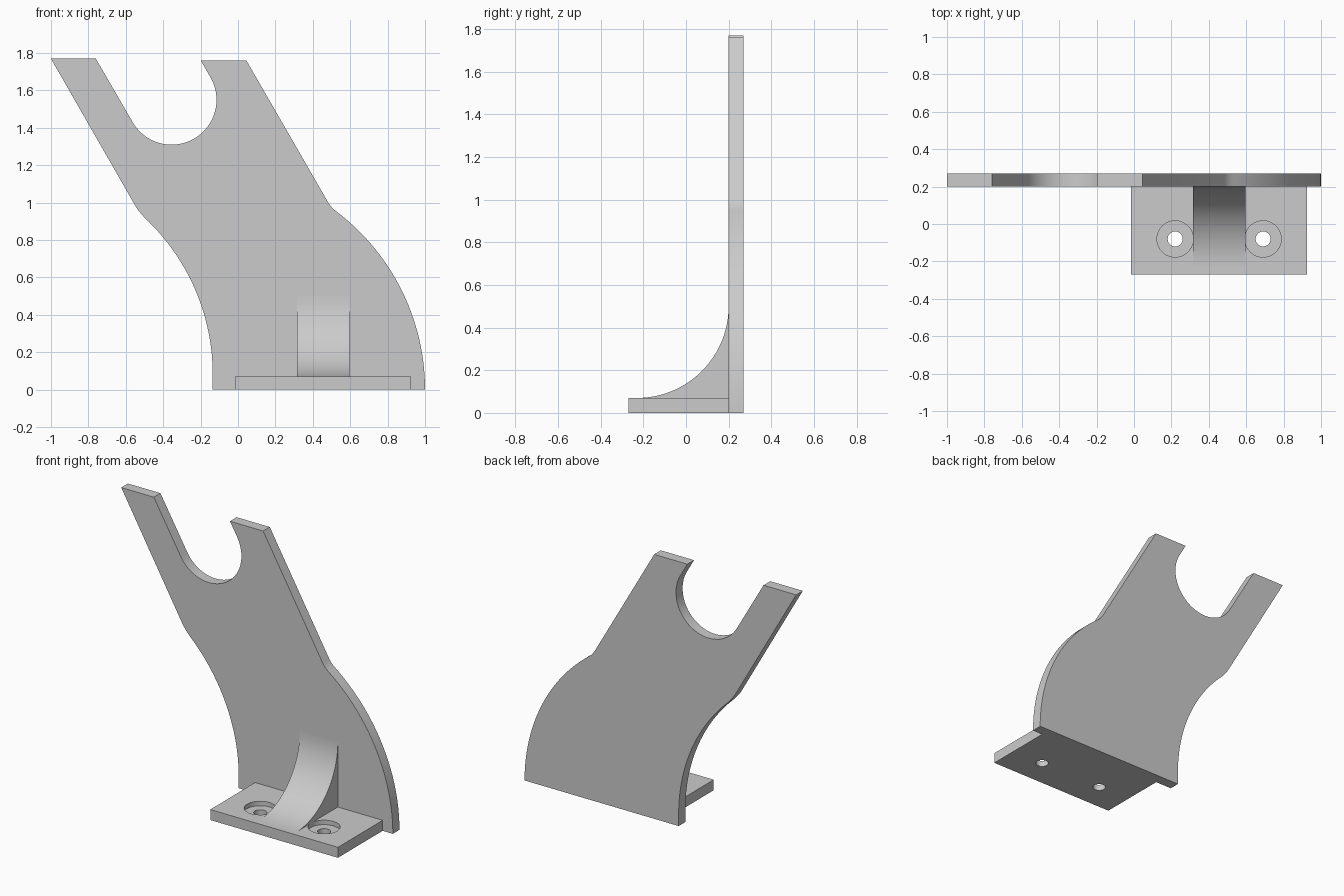
import bpy, bmesh
from math import cos, sin, radians, degrees, atan2

if "Cube" in bpy.data.objects:
    bpy.data.objects.remove(bpy.data.objects["Cube"])


def arc(cx, cz, r, a0, a1, n):
    """Points along an arc, angles in degrees."""
    return [(cx + r * cos(radians(a0 + (a1 - a0) * i / n)),
             cz + r * sin(radians(a0 + (a1 - a0) * i / n))) for i in range(n + 1)]


def finish(obj):
    bpy.ops.object.select_all(action='DESELECT')
    obj.select_set(True)
    bpy.context.view_layer.objects.active = obj
    bpy.ops.object.shade_smooth_by_angle(angle=radians(25))


def prism(name, points, offset):
    """Extrude a closed 3D outline along an offset vector."""
    bm = bmesh.new()
    face = bm.faces.new([bm.verts.new(p) for p in points])
    ext = bmesh.ops.extrude_face_region(bm, geom=[face])
    bmesh.ops.translate(bm, vec=offset,
                        verts=[v for v in ext['geom'] if isinstance(v, bmesh.types.BMVert)])
    bmesh.ops.recalc_face_normals(bm, faces=bm.faces)
    mesh = bpy.data.meshes.new(name)
    bm.to_mesh(mesh)
    bm.free()
    obj = bpy.data.objects.new(name, mesh)
    bpy.context.collection.objects.link(obj)
    return obj


def drill(target, x, y, r, z0, z1):
    bpy.ops.mesh.primitive_cylinder_add(vertices=48, radius=r, depth=z1 - z0,
                                        location=(x, y, (z0 + z1) / 2))
    cutter = bpy.context.object
    cutter.hide_render = True
    mod = target.modifiers.new("hole", 'BOOLEAN')
    mod.operation, mod.solver, mod.object = 'DIFFERENCE', 'EXACT', cutter
    bpy.context.view_layer.objects.active = target
    bpy.ops.object.modifier_apply(modifier=mod.name)
    bpy.data.objects.remove(cutter)


# Upright plate: forked top, kinked waist, curved flanks
right_r, left_r, left_z = 1.195, 1.149, 0.08
right_end = degrees(atan2(0.945, 0.728))
left_end = degrees(atan2(0.84, left_r - 0.365))
outline = [(-1.0, 1.77), (-0.76, 1.77)]
outline += arc(-0.355, 1.55, 0.24, 210, 390, 36)           # cradle
outline += [(-0.199, 1.76), (0.045, 1.76), (0.483, 1.0), (0.497, 0.98), (0.512, 0.964)]
outline += arc(1 - right_r, 0, right_r, right_end, 0, 28)  # right flank
outline += [(-0.135, 0)]
outline += arc(-0.135 - left_r, left_z, left_r, 0, left_end, 28)  # left flank
outline += [(-0.524, 0.948), (-0.541, 0.97), (-0.553, 0.99)]
plate = prism("upright_plate", [(x, 0.20, z) for x, z in outline], (0, 0.07, 0))
finish(plate)

# Foot with two counterbored screw holes
foot = prism("foot", [(-0.015, -0.27, 0), (0.925, -0.27, 0),
                      (0.925, 0.20, 0), (-0.015, 0.20, 0)], (0, 0, 0.07))
for hx in (0.22, 0.69):
    drill(foot, hx, -0.08, 0.097, 0.04, 0.2)
    drill(foot, hx, -0.08, 0.04, -0.1, 0.2)
finish(foot)

# Concave gusset between foot and plate
gusset = arc(-0.23, 0.50, 0.43, -90, 0, 24) + [(0.20, 0.07)]
rib = prism("gusset", [(0.315, y, z) for y, z in gusset], (0.28, 0, 0))
finish(rib)
